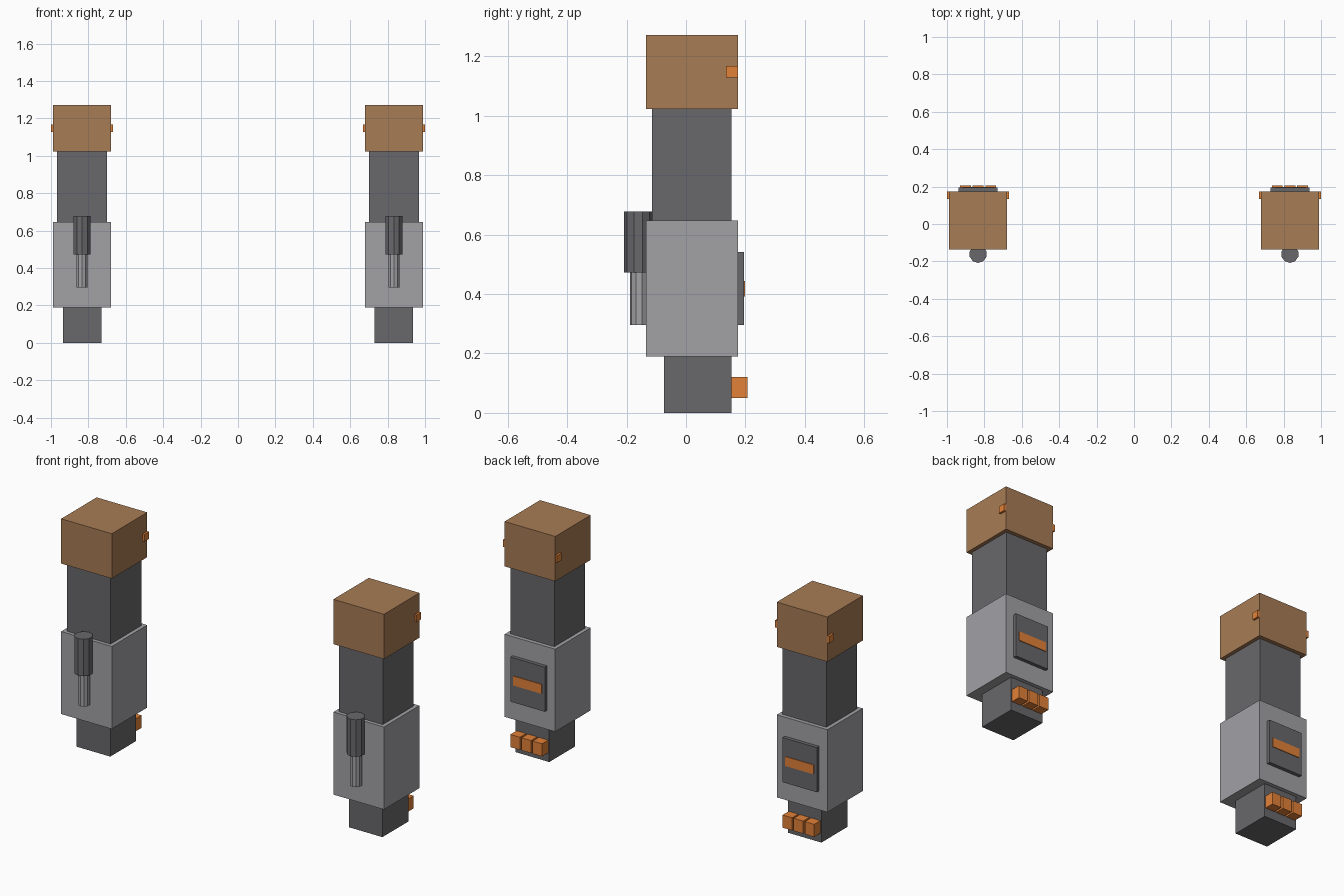
import bpy
from math import pi

if "Cube" in bpy.data.objects:
    bpy.data.objects.remove(bpy.data.objects["Cube"])


def material(name, rgb):
    m = bpy.data.materials.new(name)
    m.diffuse_color = (*rgb, 1)
    m.use_nodes = True
    m.node_tree.nodes["Principled BSDF"].inputs["Base Color"].default_value = m.diffuse_color
    return m


BROWN = material("brown", (0.39, 0.20, 0.09))
DARK = material("dark_grey", (0.14, 0.14, 0.15))
GREY = material("light_grey", (0.36, 0.36, 0.38))
ORANGE = material("orange", (0.76, 0.22, 0.04))


def box(name, x, y, z, mat):
    """Box from (min, max) ranges on each axis."""
    r = (x, y, z)
    bpy.ops.mesh.primitive_cube_add(size=1, location=[(a + b) / 2 for a, b in r])
    o = bpy.context.object
    o.name = name
    o.scale = [b - a for a, b in r]
    o.data.materials.append(mat)


def wide(cx, width):
    return (cx - width / 2, cx + width / 2)


def rod(name, cx, y, radius, z, mat, sides=10):
    bpy.ops.mesh.primitive_cylinder_add(vertices=sides, radius=radius, depth=z[1] - z[0],
                                        location=(cx, y, (z[0] + z[1]) / 2))
    o = bpy.context.object
    o.name = name
    o.data.materials.append(mat)


# The two arms are identical, and each is symmetric about its own centre
for side, cx in (("left", -0.8335), ("right", 0.8335)):
    # Main arm segments
    box(side + "_shoulder", wide(cx, 0.31), (-0.135, 0.175), (1.023, 1.271), BROWN)
    box(side + "_upper_arm", wide(cx, 0.268), (-0.115, 0.153), (0.64, 1.03), DARK)
    box(side + "_forearm", wide(cx, 0.31), (-0.135, 0.175), (0.19, 0.647), GREY)
    box(side + "_hand", wide(cx, 0.206), (-0.074, 0.153), (0, 0.2), DARK)

    # Shoulder band showing through both sides
    box(side + "_shoulder_band", wide(cx, 0.333), (0.135, 0.1745), (1.128, 1.167), ORANGE)

    # Rear forearm plate and stripe
    box(side + "_forearm_plate", wide(cx, 0.21), (0.165, 0.195), (0.295, 0.542), DARK)
    box(side + "_plate_stripe", wide(cx, 0.174), (0.185, 0.199), (0.391, 0.443), ORANGE)

    # Knuckles
    for i in (-1, 0, 1):
        box(f"{side}_knuckle_{i + 2}", wide(cx + i * 0.068, 0.058),
            (0.145, 0.207), (0.05, 0.12), ORANGE)

    # Front launcher tube
    rod(side + "_launcher_body", cx, -0.161, 0.047, (0.472, 0.677), DARK)
    rod(side + "_launcher_barrel", cx, -0.158, 0.031, (0.295, 0.48), GREY)
